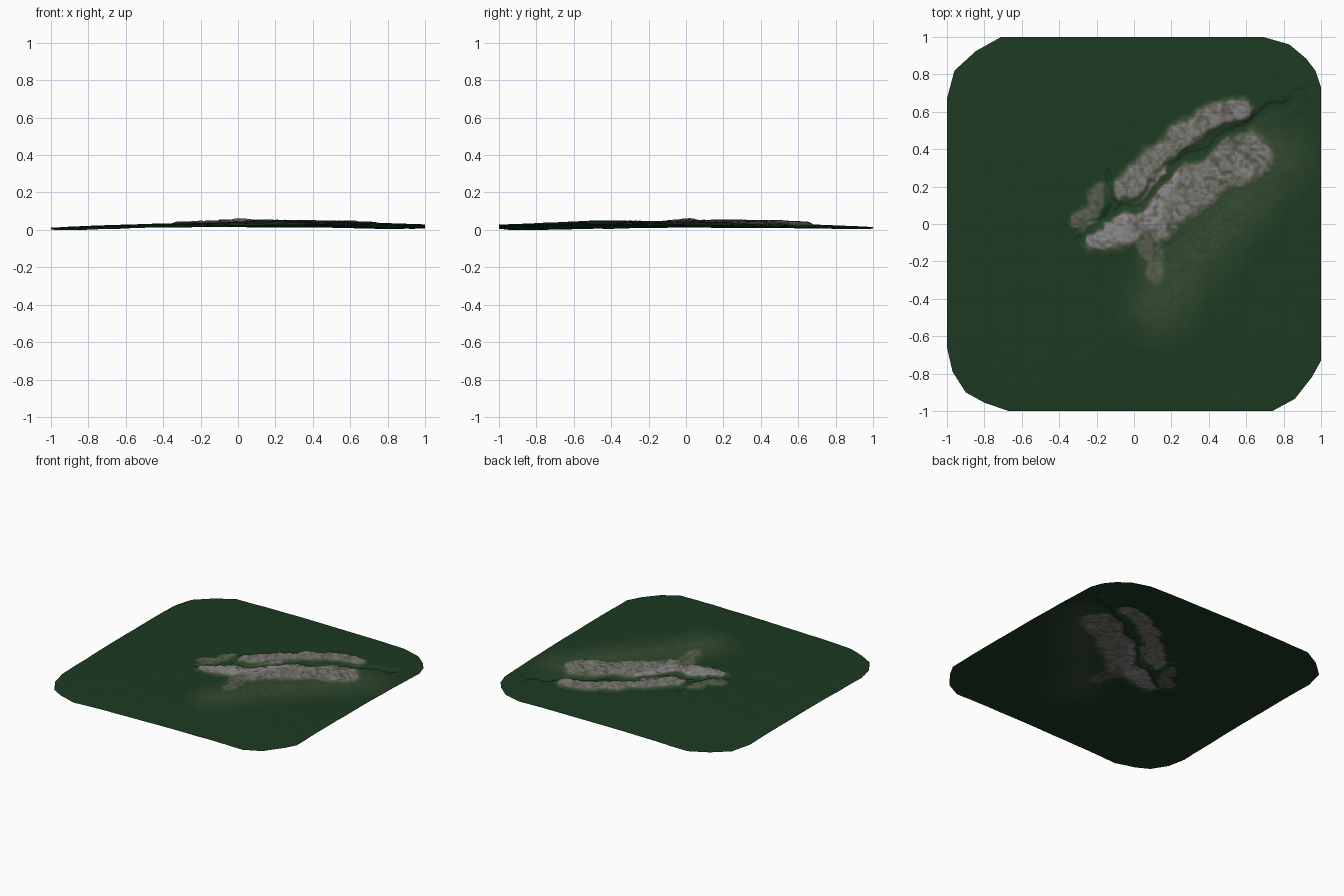
import bpy, bmesh, math
from mathutils import Vector, noise

if "Cube" in bpy.data.objects:
    bpy.data.objects.remove(bpy.data.objects["Cube"])

N = 280          # grid resolution of the sheet
LEVELS = 24      # colour steps from forest to bare rock

# Rounded-off outline of the sheet (counter-clockwise)
OUTLINE = [(-1, -.66), (-.97, -.79), (-.9, -.9), (-.8, -.955), (-.67, -1),
           (.74, -1), (.86, -.935), (.95, -.82), (1, -.73),
           (1, .73), (.97, .82), (.92, .885), (.83, .96), (.69, 1),
           (-.71, 1), (-.845, .925), (-.96, .82), (-1, .67)]

# Ridge lines: path, half width, rise, bareness
RIDGES = [
    ([(.57, .62), (.38, .56), (.2, .43), (.08, .31), (-.07, .17)], .085, .016, .85),
    ([(-.18, .18), (-.23, .09), (-.3, .0)], .055, .008, .65),
    ([(.2, .24), (.08, .07), (-.02, -.02), (-.2, -.07)], .125, .010, 1.0),
    ([(.02, -.02), (.1, -.17), (.12, -.26)], .10, .004, .6),
    ([(.62, .36), (.45, .28), (.28, .17), (.12, .03)], .19, .013, .85),
]
FOOTHILLS = [(.75, .36), (.5, .05), (.27, -.2), (.15, -.42)]
VALLEY = [(.85, .68), (.62, .54), (.4, .41), (.24, .32), (.12, .19), (.0, .08), (-.13, .04)]
GULLY = [(-.13, .28), (-.1, .12), (-.2, .0), (-.3, -.1)]


def dist(p, path):
    best = 9.0
    for a, b in zip(path, path[1:]):
        ax, ay = a
        dx, dy = b[0] - ax, b[1] - ay
        t = ((p[0] - ax) * dx + (p[1] - ay) * dy) / (dx * dx + dy * dy)
        t = max(0, min(1, t))
        best = min(best, math.hypot(p[0] - ax - t * dx, p[1] - ay - t * dy))
    return best


def smooth(t):
    t = max(0.0, min(1.0, t))
    return t * t * (3 - 2 * t)


def n(x, y, f, seed=0.0):
    return noise.noise(Vector((x * f + seed, y * f - seed, seed * 1.7)))


def terrain(x, y):
    """Height and bareness (0 forest .. 1 rock) at a point."""
    # broad tilted dome with gentle hills
    z = (.038 + .0075 * x - .004 * y - .008 * x * y
         - .0195 * (abs(x) ** 2.5 + abs(y) ** 2.5))
    z += .006 * smooth(1 - math.hypot(x - .15, y + .6) / .5)
    z += .0016 * n(x, y, 4, 3.1) + .0014 * n(x, y, 9, 7.7) + .0005 * n(x, y, 22, 1.3)

    # warp the plan position so ridge edges look eroded
    wx = x + .035 * n(x, y, 9, 11.3) + .016 * n(x, y, 24, 5.9)
    wy = y + .035 * n(x, y, 9, 17.1) + .016 * n(x, y, 24, 8.3)
    p = (wx, wy)
    bare, rise = 0.0, 0.0
    for path, w, h, b in RIDGES:
        d = dist(p, path)
        if d < w:
            s = smooth((1 - d / w) * 1.7)
            bare = max(bare, s * b)
            rise = max(rise, s * h)
    d = dist(p, FOOTHILLS)
    hills = smooth(1 - d / .3)
    bare = max(bare, .38 * hills)
    rise = max(rise, .006 * hills)

    # gullies running down off the range
    u, v = .8 * wx + .6 * wy, -.6 * wx + .8 * wy
    g1 = abs(noise.noise(Vector((u * 15, v * 5, 2.2))))
    g2 = abs(n(wx, wy, 24, 4.4))
    cut = smooth(1 - g1 / .13) * .7 + smooth(1 - g2 / .16) * .5
    strength = smooth(bare * 1.6)
    z += rise + strength * (.005 * (.3 - cut) + .0025 * n(x, y, 48, 9.1))
    bare -= strength * bare * (.36 * cut - .22 * n(x, y, 48, 9.1))

    # central peak
    z += .014 * smooth(1 - math.hypot(x - .005, y - .01) / .09)

    # main valleys
    for path, w in ((VALLEY, .034), (GULLY, .028)):
        d = dist(p, path)
        if d < w:
            s = smooth((1 - d / w) * 1.5)
            z -= .009 * s
            bare *= 1 - .85 * s
    # branching ravines at the north-east corner
    ne = smooth(1 - math.hypot(x - .85, y - .72) / .25)
    if ne:
        z -= .005 * ne * smooth(1 - abs(n(x, y, 7, 6.6)) / .08)
    return max(0.0, z), bare


# Flat sheet trimmed to its outline
bm = bmesh.new()
bmesh.ops.create_grid(bm, x_segments=N, y_segments=N, size=1)
for a, b in zip(OUTLINE, OUTLINE[1:] + OUTLINE[:1]):
    if abs(a[0] - b[0]) < 1e-6 or abs(a[1] - b[1]) < 1e-6:
        continue
    bmesh.ops.bisect_plane(bm, geom=bm.verts[:] + bm.edges[:] + bm.faces[:],
                           plane_co=(a[0], a[1], 0),
                           plane_no=(b[1] - a[1], a[0] - b[0], 0),
                           clear_outer=True)

# Raise the relief and choose a ground colour for every face
bm.verts.index_update()
cover = []
for vert in bm.verts:
    vert.co.z, c = terrain(vert.co.x, vert.co.y)
    cover.append(c)
low = min(v.co.z for v in bm.verts)
for vert in bm.verts:
    vert.co.z -= low
for f in bm.faces:
    c = sum(cover[v.index] for v in f.verts) / len(f.verts)
    f.material_index = max(0, min(LEVELS - 1, round(c * (LEVELS - 1))))
    f.smooth = True

mesh = bpy.data.meshes.new("terrain_sheet")
bm.to_mesh(mesh)
bm.free()
terrain_obj = bpy.data.objects.new("mountain_terrain", mesh)
bpy.context.collection.objects.link(terrain_obj)

# Colour ramp: forest, grass, dry slope, rock
STOPS = [(0, (.012, .042, .016)), (.38, (.035, .072, .030)),
         (.7, (.13, .13, .10)), (1, (.27, .26, .27))]
for i in range(LEVELS):
    t = i / (LEVELS - 1)
    for (t0, c0), (t1, c1) in zip(STOPS, STOPS[1:]):
        if t <= t1:
            k = (t - t0) / (t1 - t0)
            col = [p + (q - p) * k for p, q in zip(c0, c1)]
            break
    mat = bpy.data.materials.new(f"ground_{i:02d}")
    mat.diffuse_color = (*col, 1)
    mat.use_nodes = True
    mat.node_tree.nodes["Principled BSDF"].inputs["Base Color"].default_value = mat.diffuse_color
    mesh.materials.append(mat)
